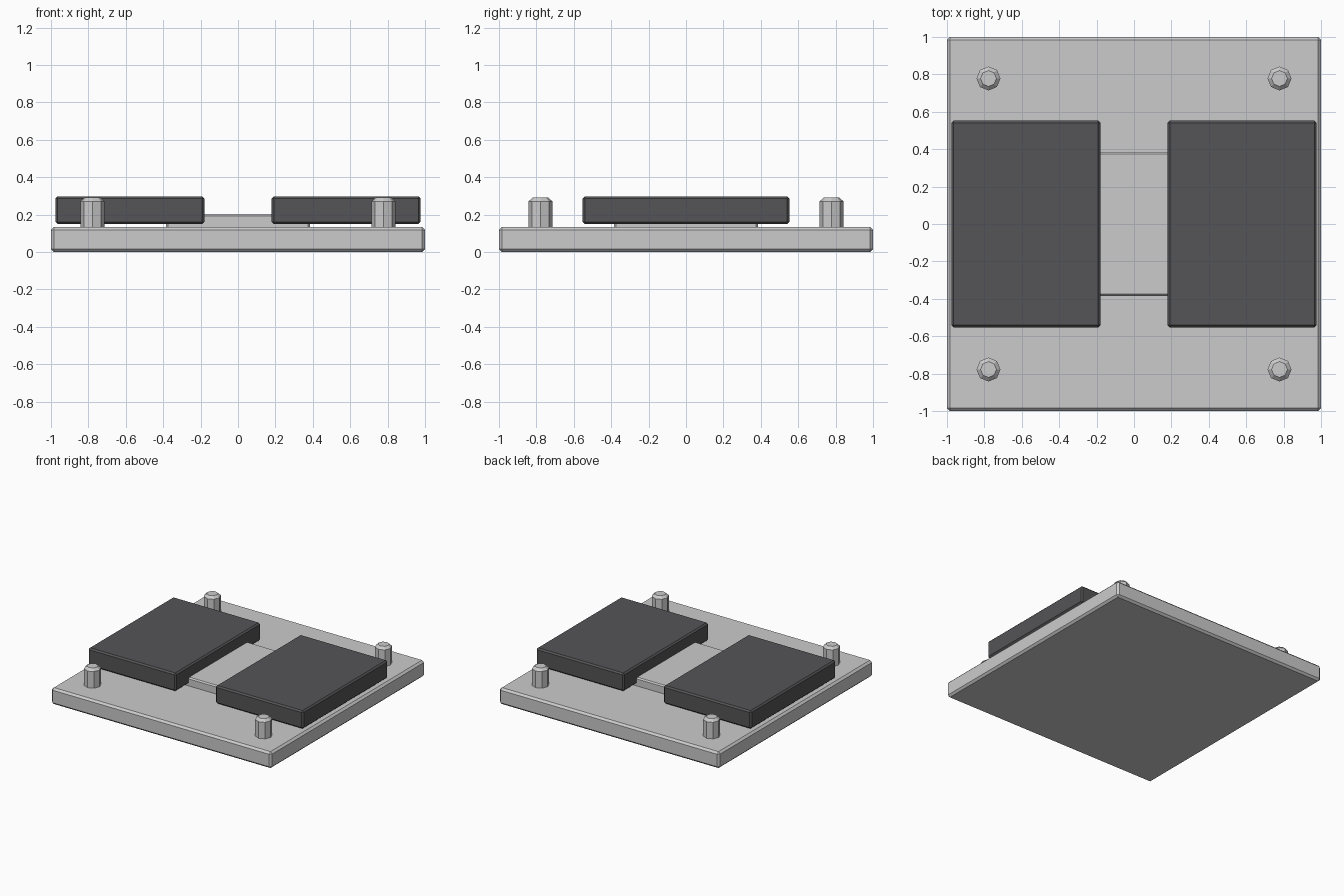
import bpy
import math

if "Cube" in bpy.data.objects:
    bpy.data.objects.remove(bpy.data.objects["Cube"])


def bevel(obj, width):
    mod = obj.modifiers.new("edge_chamfer", 'BEVEL')
    mod.width = width
    mod.segments = 1
    mod.limit_method = 'ANGLE'
    mod.angle_limit = math.radians(50)
    return obj


def box(name, x, y, z, width):
    lo, hi = zip(x, y, z)
    bpy.ops.mesh.primitive_cube_add(size=1, location=[(a + b) / 2 for a, b in zip(lo, hi)])
    obj = bpy.context.object
    obj.name = name
    obj.scale = [b - a for a, b in zip(lo, hi)]
    bpy.ops.object.transform_apply(location=False, rotation=False, scale=True)
    return bevel(obj, width)


dark = bpy.data.materials.new("dark_grey")
dark.diffuse_color = (0.09, 0.09, 0.095, 1)
dark.use_nodes = True
dark.node_tree.nodes["Principled BSDF"].inputs["Base Color"].default_value = dark.diffuse_color

# Base plate and raised centre block
box("base_plate", (-1, 1), (-1, 1), (0, 0.135), 0.016)
box("centre_block", (-0.385, 0.385), (-0.385, 0.385), (0.07, 0.203), 0.01)

# Two dark pads resting over the centre block
for side, label in ((-1, "left"), (1, "right")):
    pad = box(label + "_pad", sorted((side * 0.18, side * 0.977)),
              (-0.553, 0.553), (0.15, 0.298), 0.012)
    pad.data.materials.append(dark)

# Octagonal corner pegs with chamfered ends
for sx, lx in ((-1, "left"), (1, "right")):
    for sy, ly in ((-1, "front"), (1, "back")):
        bpy.ops.mesh.primitive_cylinder_add(vertices=8, radius=0.064, depth=0.19,
                                            location=(sx * 0.778, sy * 0.778, 0.196))
        peg = bpy.context.object
        peg.name = f"{ly}_{lx}_peg"
        bevel(peg, 0.02)
